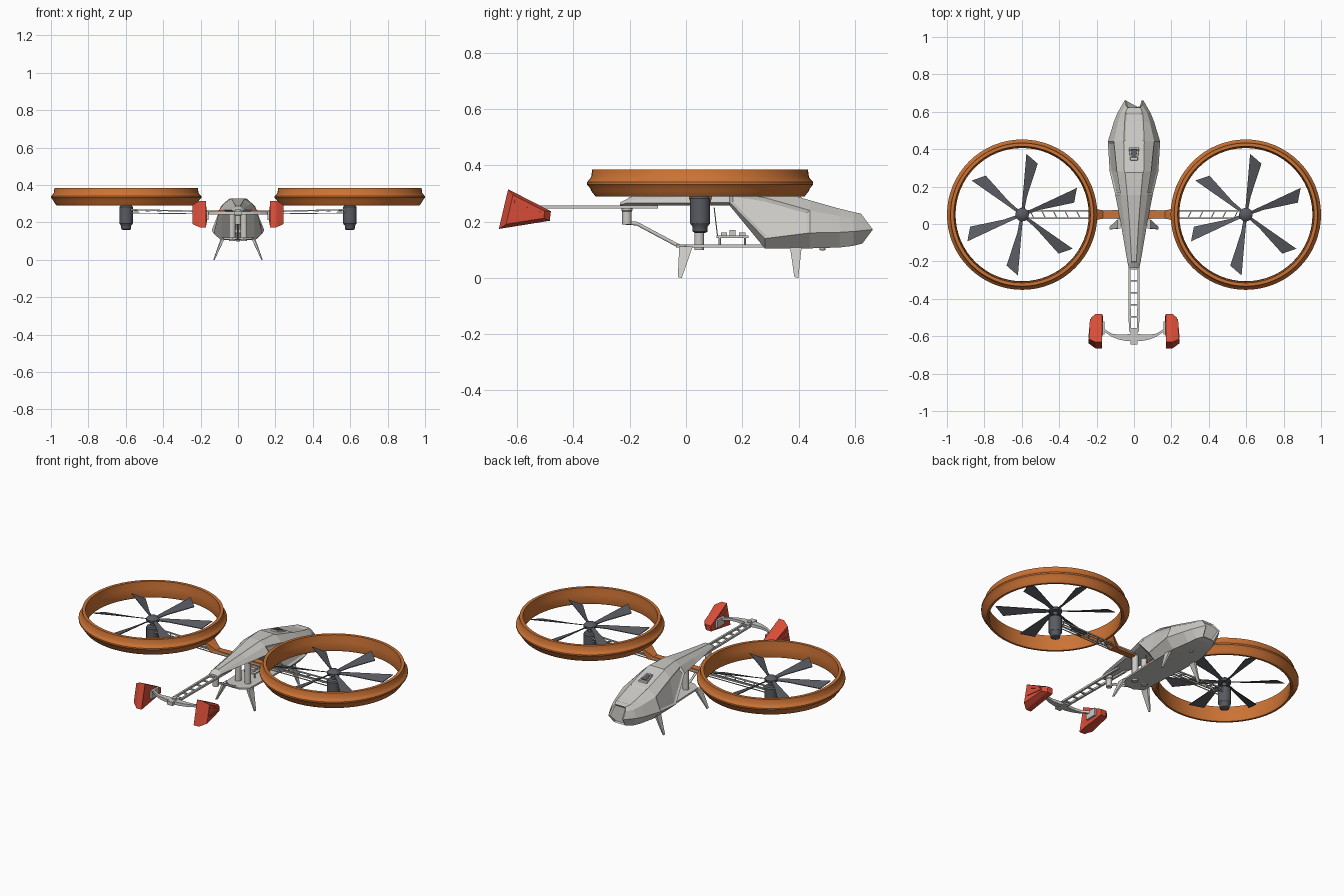
import bpy, bmesh, math
from mathutils import Vector

if "Cube" in bpy.data.objects:
    bpy.data.objects.remove(bpy.data.objects["Cube"])


def material(name, rgb):
    m = bpy.data.materials.new(name)
    m.diffuse_color = (*rgb, 1)
    m.use_nodes = True
    m.node_tree.nodes["Principled BSDF"].inputs["Base Color"].default_value = m.diffuse_color
    return m


GREY = material("hull_grey", (0.60, 0.59, 0.56))
ORANGE = material("duct_orange", (0.60, 0.17, 0.035))
RED = material("fin_red", (0.70, 0.075, 0.04))
DARK = material("engine_grey", (0.10, 0.105, 0.12))


def finish(name, bm, mat, smooth=None):
    bmesh.ops.recalc_face_normals(bm, faces=bm.faces[:])
    me = bpy.data.meshes.new(name)
    bm.to_mesh(me)
    bm.free()
    me.materials.append(mat)
    if smooth:
        me.polygons.foreach_set("use_smooth", [True] * len(me.polygons))
        me.set_sharp_from_angle(angle=math.radians(smooth))
    ob = bpy.data.objects.new(name, me)
    bpy.context.collection.objects.link(ob)
    return ob


def loft(name, rings, mat, caps=True, closed=False, smooth=None):
    bm = bmesh.new()
    rows = [[bm.verts.new(p) for p in r] for r in rings]
    n = len(rows[0])
    pairs = list(zip(rows, rows[1:])) + ([(rows[-1], rows[0])] if closed else [])
    for a, b in pairs:
        for i in range(n):
            j = (i + 1) % n
            bm.faces.new((a[i], a[j], b[j], b[i]))
    if caps and not closed:
        bm.faces.new(rows[0])
        bm.faces.new(rows[-1])
    return finish(name, bm, mat, smooth)


def lathe(name, profile, loc, mat, n=32, closed=False):
    rings = [[(loc[0] + r * math.cos(math.tau * i / n), loc[1] + r * math.sin(math.tau * i / n), z)
              for i in range(n)] for r, z in profile]
    return loft(name, rings, mat, closed=closed, smooth=35)


def rod(name, a, b, r, mat, n=8, r2=None):
    a, b = Vector(a), Vector(b)
    q = (b - a).to_track_quat('Z', 'Y')
    ring = lambda c, rad: [c + q @ Vector((rad * math.cos(math.tau * (i + .5) / n),
                                           rad * math.sin(math.tau * (i + .5) / n), 0)) for i in range(n)]
    return loft(name, [ring(a, r), ring(b, r if r2 is None else r2)], mat, smooth=50 if n > 4 else None)


def box(name, c, s, mat):
    quad = lambda z: [(c[0] + i * s[0] / 2, c[1] + j * s[1] / 2, z)
                      for i, j in ((-1, -1), (1, -1), (1, 1), (-1, 1))]
    return loft(name, [quad(c[2] - s[2] / 2), quad(c[2] + s[2] / 2)], mat)


# Fuselage: y, nose slant, then half widths and heights of roof, shoulder, chine, keel
stations = [
    (-.235, 0, (.012, .267), (.020, .265), (.028, .260), (.020, .256)),
    (-.205, 0, (.016, .283), (.026, .276), (.035, .267), (.025, .257)),
    (.000, 0, (.028, .305), (.050, .288), (.070, .266), (.055, .257)),
    (.155, 0, (.040, .324), (.072, .305), (.100, .268), (.085, .257)),
    (.280, 0, (.052, .322), (.092, .285), (.130, .140), (.090, .105)),
    (.440, 0, (.055, .276), (.108, .240), (.140, .160), (.092, .105)),
    (.545, 0, (.050, .246), (.085, .220), (.108, .162), (.072, .108)),
    (.595, 0, (.046, .234), (.070, .212), (.088, .165), (.060, .114)),
    (.664, .75, (.034, .228), (.044, .210), (.048, .172), (.036, .122)),
]
rings = []
for y, slant, *pts in stations:
    half = [(w, y - slant * abs(z - .172), z) for w, z in pts]
    rings.append(half + [(-x, yy, z) for x, yy, z in reversed(half)])
hull = loft("fuselage", rings, GREY)

# Recessed side panels, roof spine panel and nose panel
bm = bmesh.new()
bm.from_mesh(hull.data)
bm.faces.ensure_lookup_table()
row = lambda k, i: bm.faces[k * 8 + i]
for group, t, d in (([row(3, 1), row(4, 1)], .012, -.006), ([row(3, 5), row(4, 5)], .012, -.006),
                    ([row(k, 7) for k in range(1, 4)], .004, .004),
                    ([row(5, 7), row(6, 7)], .008, -.004),
                    ([bm.faces[-1]], .008, -.006)):
    bmesh.ops.inset_region(bm, faces=group, thickness=t, depth=d, use_even_offset=True)
bm.to_mesh(hull.data)
bm.free()

# Roof sensor hatch
loft("sensor_frame", [[(-.028, .41, .284), (.028, .41, .284), (.02, .34, .304), (-.02, .34, .304)],
                      [(-.026, .408, .294), (.026, .408, .294), (.018, .342, .314), (-.018, .342, .314)]], GREY)
loft("sensor_window", [[(-.019, .40, .295), (.019, .40, .295), (.012, .352, .309), (-.012, .352, .309)],
                       [(-.018, .399, .300), (.018, .399, .300), (.011, .353, .314), (-.011, .353, .314)]], DARK)
lathe("belly_sensor", [(.012, .11), (.010, .100), (.006, .098)], (0, .485), GREY, 12)

# Lower deck, posts and strut
deck = [(-.09, .30), (.09, .30), (.078, .0), (.03, -.035), (-.03, -.035), (-.078, .0)]
loft("lower_deck", [[(x, y, z) for x, y in deck] for z in (.108, .118)], GREY)
for s in (-1, 1):
    rod("deck_post", (s * .032, .047, .10), (s * .032, .047, .27), .018, GREY, 12)
lathe("rear_post", [(.017, .19), (.017, .236), (.02, .24), (.02, .26)], (0, -.21), GREY, 12)
rod("rear_strut", (0, -.215, .195), (0, -.175, .193), .007, GREY)
rod("rear_strut", (0, -.175, .193), (0, -.025, .113), .007, GREY)

# Equipment rack on the deck
box("rack_tray", (0, .165, .146), (.07, .115, .008), GREY)
for x in (-.028, .028):
    for y in (.12, .21):
        rod("rack_leg", (x, y, .115), (x, y, .146), .004, GREY, 6)
for y, h in ((.135, .012), (.165, .02), (.20, .012)):
    box("rack_unit", (0, y, .15 + h / 2), (.04, .022, h), GREY)
rod("rack_cable", (0, .10, .25), (0, .112, .148), .002, GREY, 5)

# Landing legs
for s in (-1, 1):
    for yt, w, yb in ((.0, .024, -.022), (.39, .021, .392)):
        x = s * (.08 if yt < .2 else .085)
        top = [(x - .008, yt - w, .112), (x + .008, yt - w, .112), (x + .008, yt + w, .112), (x - .008, yt + w, .112)]
        xb = s * .128
        foot = [(xb - .003, yb - .007, .003), (xb + .003, yb - .007, .003),
                (xb + .003, yb + .007, .0), (xb - .003, yb + .007, .0)]
        loft("landing_leg", [top, foot], GREY)

# Tail boom ladder
for s in (-1, 1):
    rod("boom_rail", (s * .026, -.10, .252), (s * .022, -.575, .252), .008, GREY, 4)
for i in range(6):
    box("boom_rung", (0, -.24 - i * .064, .252), (.046, .009, .008), GREY)
box("tail_hub", (0, -.605, .25), (.036, .08, .022), GREY)
rod("tail_cap", (0, -.60, .25), (0, -.60, .268), .014, GREY, 12)

for s in (-1, 1):
    # Curved tail bar, thick at the hub
    path = [(0, -.605), (.04, -.608), (.08, -.605), (.12, -.594), (.15, -.575), (.18, -.55)]
    loft("tail_bar", [[(s * x, y - t, .25 - h), (s * x, y + t, .25 - h), (s * x, y + t, .25 + h), (s * x, y - t, .25 + h)]
                      for (x, y), t, h in zip(path, (.02, .018, .013, .008, .007, .007),
                                              (.01, .009, .008, .007, .007, .007))], GREY)
    box("fin_mount", (s * .163, -.555, .235), (.012, .07, .045), GREY)

    # Tail fin: bevelled wedge, tall at the back
    def fin_ring(x, k):
        cy, cz = -.565, .238
        return [(s * (x + (.012 * (y < -.55) if k < 1 else 0)), cy + (y - cy) * k, cz + (z - cz) * k)
                for y, z in ((-.632, .315), (-.48, .237), (-.484, .203), (-.665, .174))]
    loft("tail_fin", [fin_ring(.166, .86), fin_ring(.172, 1), fin_ring(.206, 1), fin_ring(.230, .74)], RED)
    # Ribs on the outer fin face
    for z1, z2 in ((.272, .236), (.228, .224)):
        rod("fin_rib", (s * .240, -.61, z1), (s * .231, -.51, z2), .006, RED, 4)

    # Duct ring
    cx, cy = s * .598, .05
    lathe("duct_ring", [(.365, .385), (.383, .385), (.387, .358), (.393, .350), (.402, .340), (.402, .332),
                        (.390, .318), (.386, .308), (.372, .290), (.360, .290), (.356, .300), (.362, .345)],
          (cx, cy), ORANGE, 64, closed=True)

    # Engine pod, shaft and hub
    lathe("engine_pod", [(.018, .160), (.026, .164), (.027, .182), (.036, .194), (.036, .282), (.030, .290),
                         (.014, .294), (.014, .318), (.036, .320), (.036, .334), (.022, .346), (.010, .350)],
          (cx, cy), DARK, 24)

    # Rotor blades: narrow root, wide slanted tip, pitched
    for k in range(6):
        a0 = math.radians(80 + 60 * k)

        def blade_pt(r, deg, z):
            a = a0 + math.radians(deg)
            return (cx + r * math.cos(a), cy + r * math.sin(a), z)
        plan = [(.02, 22, .331), (.10, 8, .334), (.326, 6, .340), (.285, -7, .320), (.10, -5, .324), (.02, -22, .325)]
        loft("rotor_blade", [[blade_pt(r, d, z + o) for r, d, z in plan] for o in (-.002, .002)], DARK)

    # Support arm ladder to the engine
    for y in (.030, .070):
        rod("arm_rail", (s * .05, y, .256), (s * .59, y, .268), .005, GREY, 4)
        rod("arm_brace", (s * .20, y, .246), (s * .57, y, .250), .003, GREY, 4)
    for i in range(6):
        x = .225 + i * .062
        rod("arm_rung", (s * x, .030, .26), (s * (x + .02), .070, .262), .004, GREY, 4)

    # Orange bracket from hull to ring
    prof = [(.05, .030, .072, .244, .266), (.165, .032, .070, .242, .264),
            (.195, .022, .080, .246, .285), (.222, .010, .092, .285, .306)]
    loft("duct_bracket", [[(s * x, a, lo), (s * x, b, lo), (s * x, b, hi), (s * x, a, hi)]
                          for x, a, b, lo, hi in prof], ORANGE)
